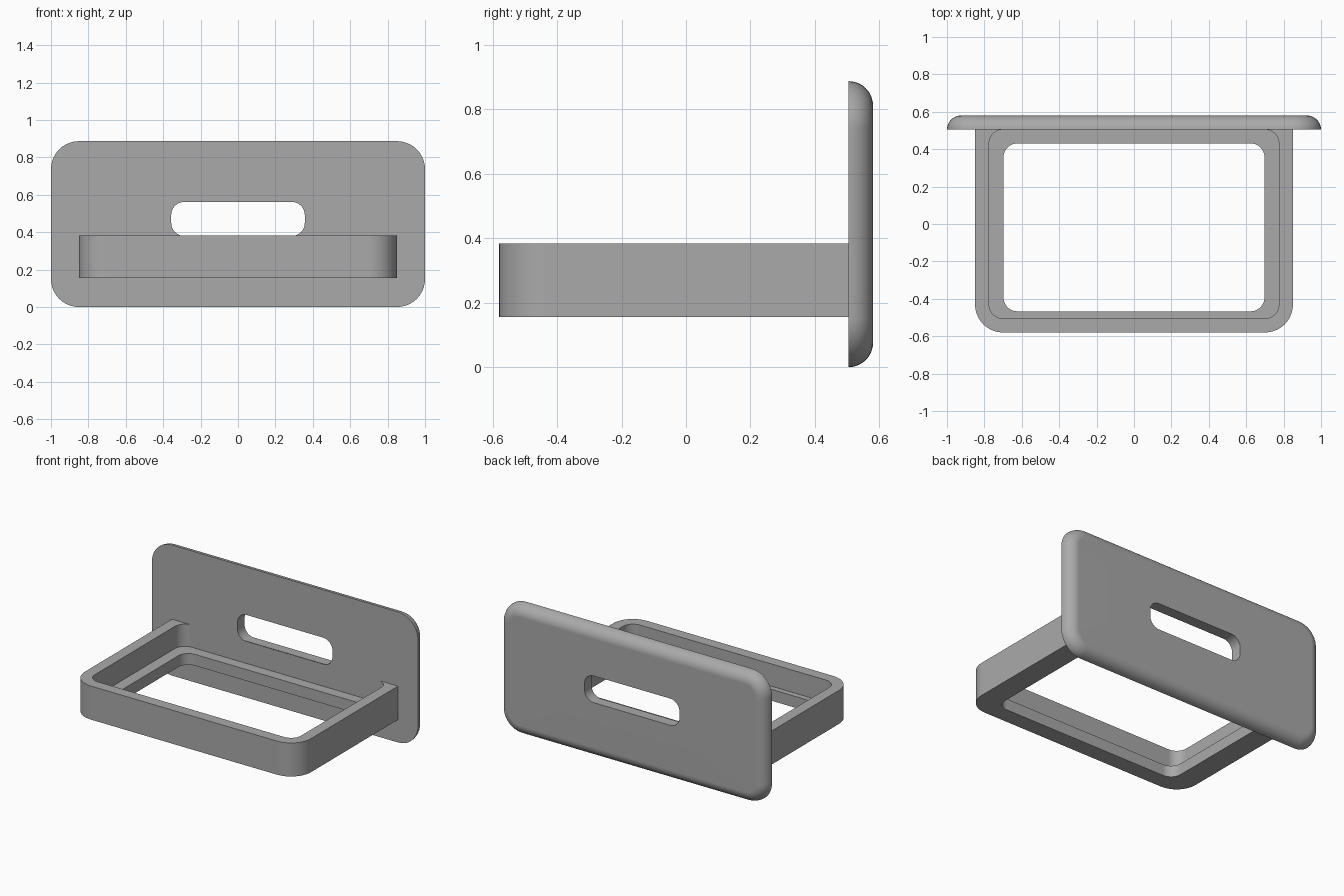
import bpy, bmesh, math

cube = bpy.data.objects.get("Cube")
if cube:
    bpy.data.objects.remove(cube, do_unlink=True)

grey = bpy.data.materials.new("plain_grey")
grey.use_nodes = True
colour = (0.4, 0.4, 0.4, 1)
grey.diffuse_color = colour
grey.node_tree.nodes["Principled BSDF"].inputs["Base Color"].default_value = colour

STEPS = 10  # segments per rounded corner


def rounded_rect(x, low, high, r_low, r_high):
    """Counter-clockwise outline, symmetric in x, with its own radius low and high."""
    points = []
    corners = [(1, high, r_high, 0), (-1, high, r_high, 1),
               (-1, low, r_low, 2), (1, low, r_low, 3)]
    for side, v, r, quarter in corners:
        cu = side * (x - r)
        cv = v - r if quarter < 2 else v + r
        for i in range(STEPS + 1):
            a = (quarter + i / STEPS) * math.pi / 2
            points.append((cu + r * math.cos(a), cv + r * math.sin(a)))
    return points


def ring_solid(name, loops):
    """Bridge each loop to the next, and the last to the first."""
    bm = bmesh.new()
    rings = [[bm.verts.new(p) for p in loop] for loop in loops]
    n = len(rings[0])
    for k, a in enumerate(rings):
        b = rings[(k + 1) % len(rings)]
        for i in range(n):
            j = (i + 1) % n
            bm.faces.new((a[i], a[j], b[j], b[i]))
    bmesh.ops.remove_doubles(bm, verts=bm.verts, dist=0.0002)
    bmesh.ops.recalc_face_normals(bm, faces=bm.faces)
    mesh = bpy.data.meshes.new(name)
    bm.to_mesh(mesh)
    bm.free()
    mesh.materials.append(grey)
    obj = bpy.data.objects.new(name, mesh)
    bpy.context.collection.objects.link(obj)
    bpy.ops.object.select_all(action='DESELECT')
    obj.select_set(True)
    bpy.context.view_layer.objects.active = obj
    bpy.ops.object.shade_smooth_by_angle(angle=math.radians(30))
    mod = obj.modifiers.new("flat_face_normals", 'WEIGHTED_NORMAL')
    mod.keep_sharp = True
    return obj


def upright(outline, y):
    return [(u, y, v) for u, v in outline]


def level(outline, z):
    return [(u, v, z) for u, v in outline]


# Back plate: rounded rear edge and a slot through it
FRONT, BACK, HEIGHT = 0.504, 0.58, 0.887
fillet = BACK - FRONT
plate_loops = []
for i in range(STEPS + 1):
    a = i / STEPS * math.pi / 2
    inset = fillet * (1 - math.cos(a))
    r = 0.15 - inset
    outline = rounded_rect(1 - inset, inset, HEIGHT - inset, r, r)
    plate_loops.append(upright(outline, FRONT + fillet * math.sin(a)))
slot = rounded_rect(0.357, 0.38, 0.562, 0.07, 0.07)
plate_loops += [upright(slot, BACK), upright(slot, FRONT)]
ring_solid("back_plate", plate_loops)

# Tray frame: outer wall, stepped pocket and open floor
BOTTOM, LEDGE, TOP = 0.155, 0.232, 0.383
outer = rounded_rect(0.85, -0.58, 0.508, 0.15, 0)
pocket = rounded_rect(0.775, -0.505, 0.505, 0.075, 0.075)
opening = rounded_rect(0.698, -0.467, 0.431, 0.075, 0.075)
ring_solid("tray_frame", [
    level(outer, BOTTOM), level(outer, TOP),
    level(pocket, TOP), level(pocket, LEDGE),
    level(opening, LEDGE), level(opening, BOTTOM)])
